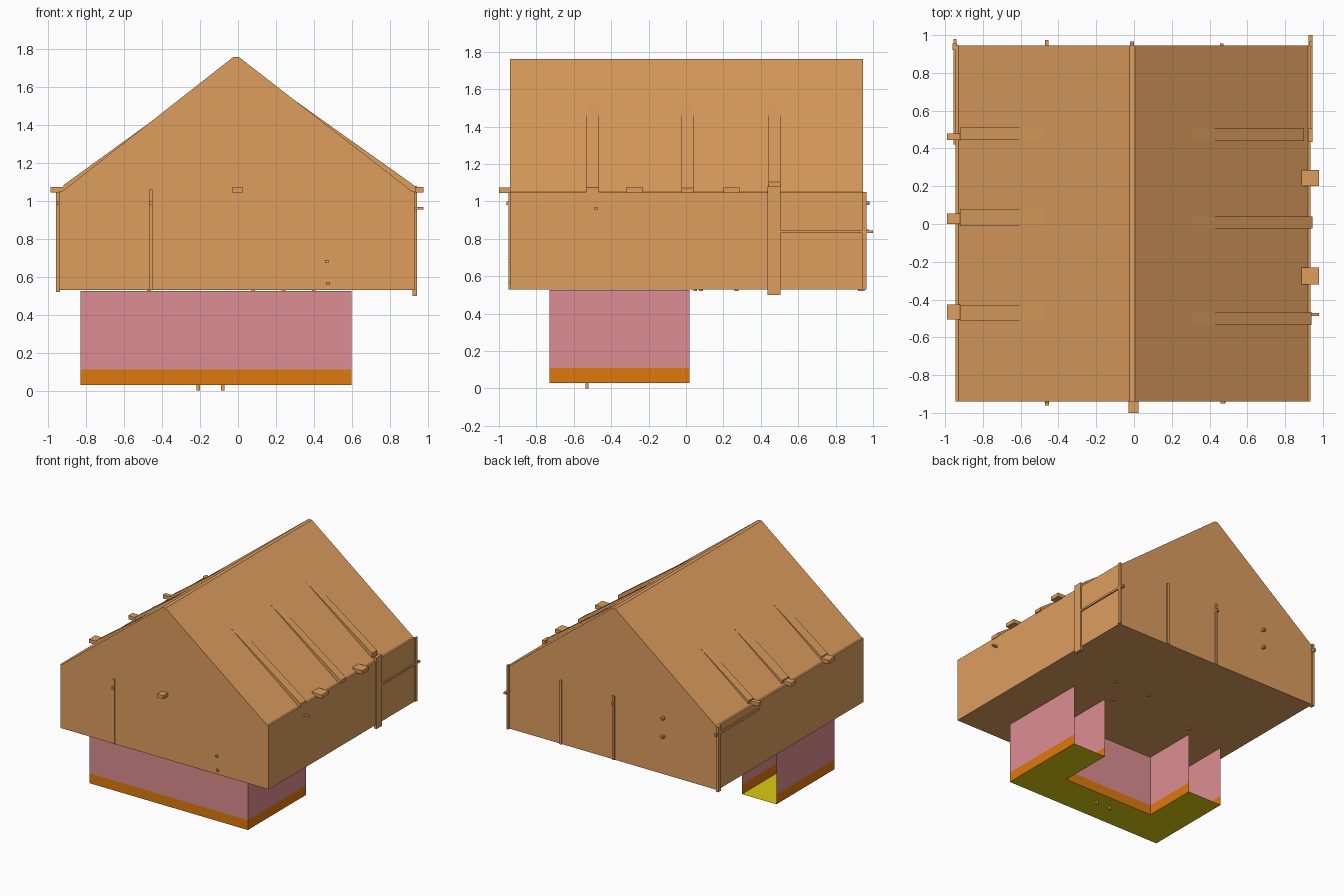
import bpy, bmesh

if "Cube" in bpy.data.objects:
    bpy.data.objects.remove(bpy.data.objects["Cube"])

def material(name, rgb):
    m = bpy.data.materials.new(name)
    m.diffuse_color = (*rgb, 1)
    m.use_nodes = True
    m.node_tree.nodes["Principled BSDF"].inputs["Base Color"].default_value = m.diffuse_color
    return m

TAN = material("tan_wood", (0.73, 0.342, 0.114))
PINK = material("pink_wall", (0.73, 0.27, 0.283))
ORANGE = material("orange_skirting", (0.73, 0.195, 0.004))
YELLOW = material("yellow_floor", (0.73, 0.591, 0.006))

def finish(name, bm, mats):
    me = bpy.data.meshes.new(name)
    bm.to_mesh(me)
    bm.free()
    for m in mats:
        me.materials.append(m)
    ob = bpy.data.objects.new(name, me)
    bpy.context.collection.objects.link(ob)
    return ob

def prism(name, profile, y0, y1):
    """Extrude an x-z profile along y."""
    bm = bmesh.new()
    f = bm.faces.new([bm.verts.new((x, y0, z)) for x, z in profile])
    r = bmesh.ops.extrude_face_region(bm, geom=[f])
    vs = [v for v in r["geom"] if isinstance(v, bmesh.types.BMVert)]
    bmesh.ops.translate(bm, verts=vs, vec=(0, y1 - y0, 0))
    bmesh.ops.recalc_face_normals(bm, faces=bm.faces)
    return finish(name, bm, [TAN])

def box(name, x0, x1, y0, y1, z0, z1):
    return prism(name, [(x0, z0), (x1, z0), (x1, z1), (x0, z1)], y0, y1)

# Gabled house body with a narrow flat ridge
prism("house_body", [(-0.945, 0.53), (0.935, 0.53), (0.935, 1.05), (0.92, 1.05),
                     (0.005, 1.76), (-0.025, 1.76), (-0.93, 1.05), (-0.945, 1.05)], -0.94, 0.945)

# Roof ribs: wedges that grow out of the slope towards the eaves
for y0, y1, x_end in ((-0.535, -0.465, 0.94), (-0.025, 0.04, 0.945), (0.44, 0.505, 0.90)):
    z_end = 1.075 + (0.94 - x_end) * 0.72
    prism("right_roof_rib", [(0.29, 1.538), (x_end, z_end), (x_end, 1.045), (0.88, 1.045)], y0, y1)
for y0, y1 in ((-0.51, -0.43), (-0.01, 0.08), (0.445, 0.51)):
    prism("left_roof_rib", [(-0.45, 1.425), (-0.92, 1.085), (-0.92, 1.045), (-0.88, 1.045)], y0, y1)

# Beam ends under the eaves and on the front gable
for y0, y1 in ((-0.505, -0.425), (0.0, 0.055), (0.445, 0.48)):
    box("left_beam_end", -0.99, -0.92, y0, y1, 1.045, 1.075)
for y0, y1 in ((-0.32, -0.23), (0.20, 0.285)):
    box("right_beam_end", 0.88, 0.98, y0, y1, 1.045, 1.075)
box("front_beam_end", -0.03, 0.025, -1.0, -0.93, 1.045, 1.075)

# Posts and rails on the walls
box("right_post", 0.92, 0.945, 0.435, 0.505, 0.5, 1.08)
box("right_rail", 0.925, 0.945, 0.5, 1.0, 0.83, 0.845)
box("left_back_post", -0.96, -0.94, 0.92, 0.955, 0.52, 1.05)
box("right_back_post", 0.93, 0.945, 0.94, 0.965, 0.53, 1.05)
box("front_strip", -0.468, -0.452, -0.948, -0.93, 0.53, 1.06)
for x in (-0.01, 0.465):
    box("back_strip", x - 0.01, x + 0.01, 0.93, 0.955, 0.53, 1.05)

# Small pegs on the walls
box("front_peg_top", -0.47, -0.45, -0.96, -0.93, 0.98, 1.0)
for x, z in ((0.468, 0.68), (0.475, 0.565)):
    box("front_peg", x - 0.01, x + 0.01, -0.95, -0.93, z - 0.008, z + 0.008)
for z in (0.84, 0.99):
    box("back_peg", -0.472, -0.452, 0.93, 0.975, z - 0.009, z + 0.009)
box("back_strip_peg", -0.02, 0.0, 0.93, 0.965, 0.98, 1.0)
box("corner_peg", -0.955, -0.94, 0.94, 0.98, 0.98, 1.0)
box("right_peg", 0.92, 0.98, -0.488, -0.472, 0.955, 0.97)
box("left_rail", -0.955, -0.935, 0.42, 0.95, 0.98, 1.0)

# Pegs below the floors
for x in (-0.21, -0.08):
    box("base_peg", x - 0.01, x + 0.01, -0.538, -0.522, 0.0, 0.04)
for x, y in ((-0.47, 0.08), (0.08, 0.27), (0.24, 0.05), (0.4, 0.27)):
    box("floor_peg", x - 0.01, x + 0.01, y - 0.01, y + 0.01, 0.52, 0.54)

# U-shaped open room: thin walls, both leg ends left open towards the back
PLAN = [(0.60, 0.02), (0.60, -0.73), (-0.83, -0.73), (-0.83, 0.02),
        (-0.52, 0.02), (-0.52, -0.43), (0.30, -0.43), (0.30, 0.02)]
bm = bmesh.new()
rings = [[bm.verts.new((x, y, z)) for x, y in PLAN] for z in (0.03, 0.11, 0.525)]
for i in range(8):
    j = (i + 1) % 8
    if i in (3, 7):          # open ends
        continue
    for k in range(2):       # orange skirting, then pink wall
        f = bm.faces.new((rings[k][j], rings[k][i], rings[k + 1][i], rings[k + 1][j]))
        f.material_index = k
lo = rings[0]
for idx in ((0, 1, 6, 7), (1, 2, 5, 6), (2, 3, 4, 5)):
    bm.faces.new([lo[i] for i in idx]).material_index = 2
for f in bm.faces:
    f.normal_update()
    if f.material_index == 2 and f.normal.z > 0:
        f.normal_flip()
finish("lower_room", bm, [ORANGE, PINK, YELLOW])
